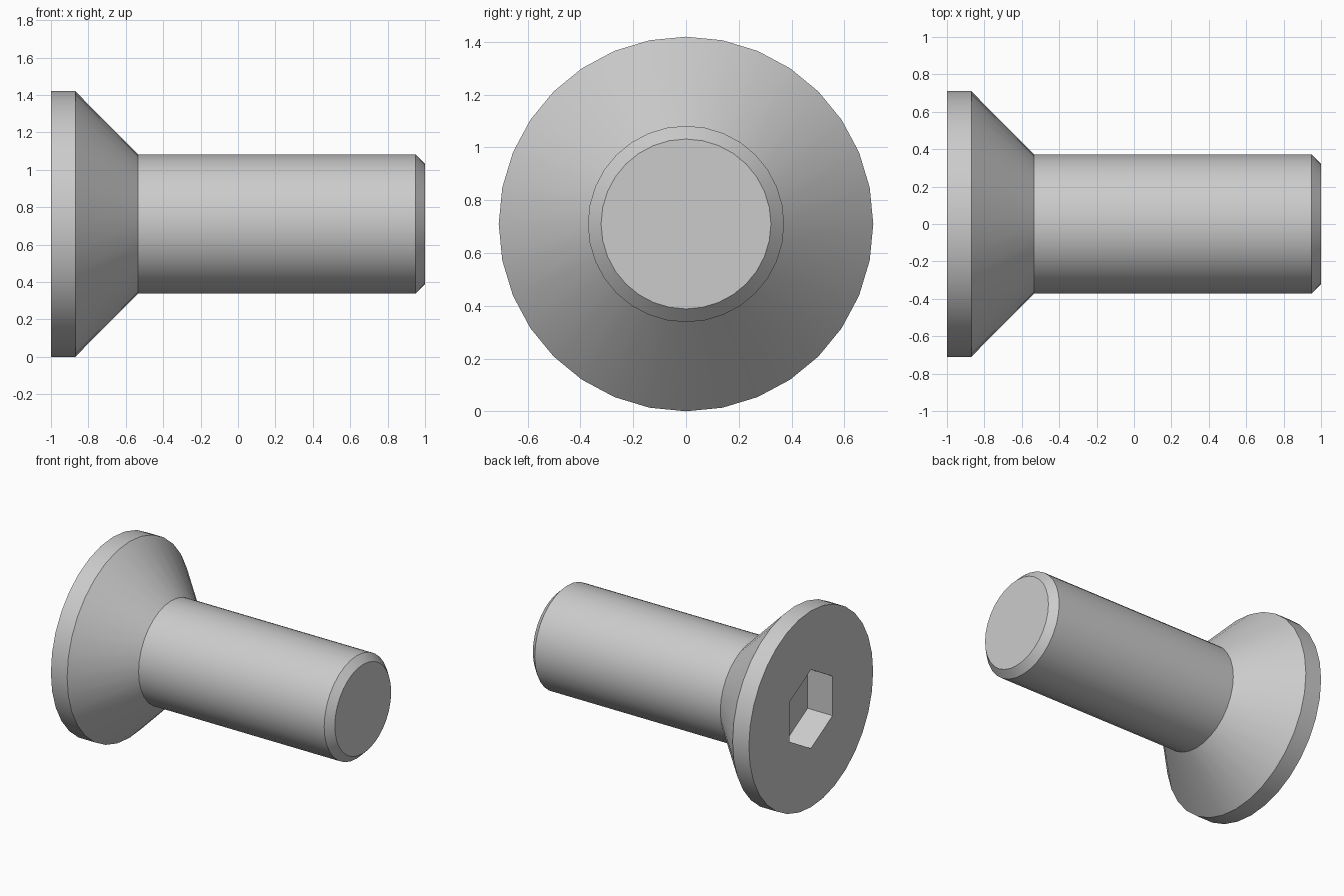
import bpy
import bmesh
from math import sin, cos, pi, radians

cube = bpy.data.objects.get("Cube")
if cube:
    bpy.data.objects.remove(cube, do_unlink=True)

SIDES = 32
AXIS_Z = 0.71      # height of the screw axis
HEAD_R = 0.71
SHANK_R = 0.372
NECK_X = -0.535

steel = bpy.data.materials.new("steel grey")
steel.use_nodes = True
grey = (0.6, 0.6, 0.6, 1)
steel.diffuse_color = grey
steel.node_tree.nodes["Principled BSDF"].inputs["Base Color"].default_value = grey


def ring(bm, x, radius, sides=SIDES):
    """Ring of vertices around the x axis, first one at the top."""
    turn = 2 * pi / sides
    return [bm.verts.new((x, radius * sin(i * turn), AXIS_Z + radius * cos(i * turn)))
            for i in range(sides)]


def skin(bm, rings):
    """Join neighbouring rings with quads."""
    for a, b in zip(rings, rings[1:]):
        n = len(a)
        for i in range(n):
            j = (i + 1) % n
            bm.faces.new((a[i], a[j], b[j], b[i]))


def loop_edges(bm, verts):
    return [bm.edges.get((verts[i - 1], verts[i])) for i in range(len(verts))]


def finish(bm, name):
    bmesh.ops.recalc_face_normals(bm, faces=bm.faces)
    mesh = bpy.data.meshes.new(name)
    bm.to_mesh(mesh)
    bm.free()
    mesh.materials.append(steel)
    obj = bpy.data.objects.new(name, mesh)
    bpy.context.collection.objects.link(obj)
    bpy.ops.object.select_all(action='DESELECT')
    obj.select_set(True)
    bpy.context.view_layer.objects.active = obj
    bpy.ops.object.shade_smooth_by_angle(angle=radians(30))


# Countersunk head with a hexagonal socket; the neck is closed inside the shank
bm = bmesh.new()
rim = ring(bm, -1, HEAD_R)
skin(bm, [rim, ring(bm, -0.87, HEAD_R), neck := ring(bm, NECK_X, SHANK_R)])
bm.faces.new(neck)
mouth = ring(bm, -1, 0.285, 6)
floor = ring(bm, -0.8, 0.285, 6)
skin(bm, [mouth, floor])
bm.faces.new(floor)
bmesh.ops.triangle_fill(bm, use_beauty=True, normal=(-1, 0, 0),
                        edges=loop_edges(bm, rim) + loop_edges(bm, mouth))
finish(bm, "countersunk_head")

# Plain shank with a chamfered tip
bm = bmesh.new()
base = ring(bm, NECK_X, SHANK_R)
tip = ring(bm, 1, 0.322)
skin(bm, [base, ring(bm, 0.95, SHANK_R), tip])
bm.faces.new(base)
bm.faces.new(tip)
finish(bm, "shank")
